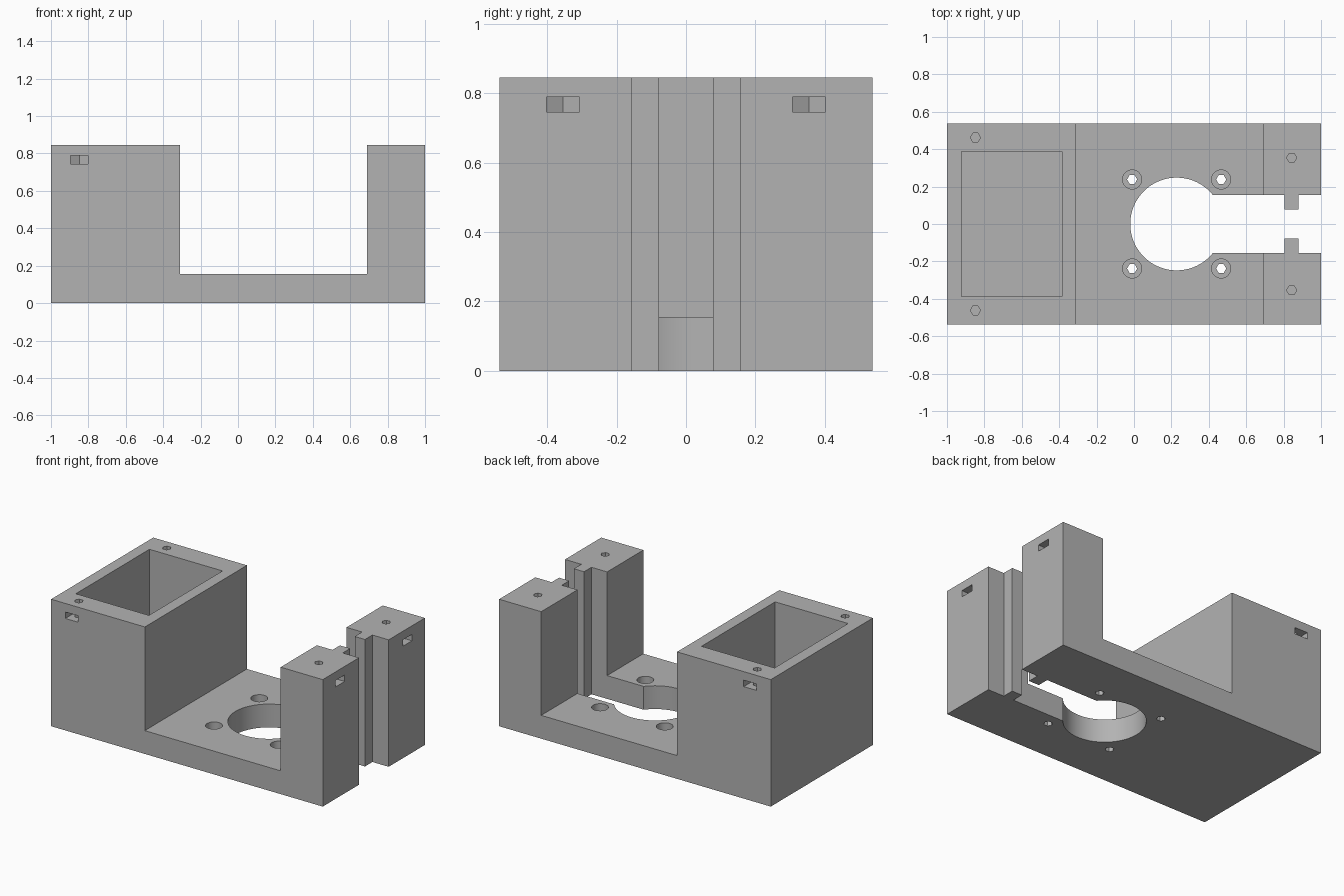
import bpy, bmesh, math

cube = bpy.data.objects.get("Cube")
if cube:
    bpy.data.objects.remove(cube, do_unlink=True)

WIDTH, HEIGHT, BASE = 0.537, 0.845, 0.155   # half depth, tower height, base thickness

grey = bpy.data.materials.new("plain grey")
grey.use_nodes = True
grey.diffuse_color = (0.45, 0.45, 0.45, 1)
grey.node_tree.nodes["Principled BSDF"].inputs["Base Color"].default_value = grey.diffuse_color


def extrude(name, points, direction):
    """Make a prism from a closed outline of 3D points."""
    bm = bmesh.new()
    face = bm.faces.new([bm.verts.new(p) for p in points])
    moved = bmesh.ops.extrude_face_region(bm, geom=[face])["geom"]
    bmesh.ops.translate(bm, vec=direction, verts=[v for v in moved if isinstance(v, bmesh.types.BMVert)])
    bmesh.ops.recalc_face_normals(bm, faces=bm.faces)
    mesh = bpy.data.meshes.new(name)
    bm.to_mesh(mesh)
    bm.free()
    mesh.materials.append(grey)
    obj = bpy.data.objects.new(name, mesh)
    bpy.context.collection.objects.link(obj)
    return obj


def cut(outline, low, high):
    """Remove a vertical prism from the body."""
    cutter = extrude("cutter", [(x, y, low) for x, y in outline], (0, 0, high - low))
    cutter.hide_render = True
    bpy.context.view_layer.objects.active = body
    mod = body.modifiers.new("cut", "BOOLEAN")
    mod.operation, mod.solver, mod.object = "DIFFERENCE", "EXACT", cutter
    bpy.ops.object.modifier_apply(modifier=mod.name)
    bpy.data.objects.remove(cutter, do_unlink=True)


def circle(x, y, radius, sides):
    return [(x + radius * math.cos(math.tau * i / sides),
             y + radius * math.sin(math.tau * i / sides)) for i in range(sides)]


def box(x0, x1, y0, y1):
    return [(x0, y0), (x1, y0), (x1, y1), (x0, y1)]


def nut_slot(x, y, dx, dy):
    """Slot open toward (dx, dy) with a pointed inner end to hold a hex nut."""
    half, side, reach = 0.047, 0.027, 0.3
    local = [(reach, half), (-side, half), (-2 * side, 0), (-side, -half), (reach, -half)]
    return [(x + a * dx - b * dy, y + a * dy + b * dx) for a, b in local]


# U-shaped body: tall box, low base and tower block
profile = [(-1, 0), (1, 0), (1, HEIGHT), (0.69, HEIGHT), (0.69, BASE),
           (-0.31, BASE), (-0.31, HEIGHT), (-1, HEIGHT)]
body = extrude("mounting_bracket", [(x, -WIDTH, z) for x, z in profile], (0, 2 * WIDTH, 0))

# Open compartment in the tall box
cut(box(-0.923, -0.385, -0.387, 0.387), 0.077, 1)

# Motor opening joined to the channel, leaving a rib on each tower
cut(circle(0.228, 0, 0.248, 72), -0.1, BASE + 0.1)
rib, gap = 0.078, 0.156
upper = [(0.3, gap), (0.805, gap), (0.805, rib), (0.88, rib), (0.88, gap), (1.1, gap)]
cut(upper + [(x, -y) for x, y in reversed(upper)], -0.1, 1)

# Counterbored motor screw holes
for x in (-0.01, 0.466):
    for y in (-0.238, 0.238):
        cut(circle(x, y, 0.027, 6), -0.1, 0.3)
        cut(circle(x, y, 0.051, 32), 0.077, 0.3)

# Lid screw holes with nut slots, on the box sides and the tower ends
for side in (-1, 1):
    for x, y, dx, dy in ((-0.848, 0.462 * side, 0, side), (0.843, 0.354 * side, 1, 0)):
        cut(circle(x, y, 0.027, 6), 0.6, 1)
        cut(nut_slot(x, y, dx, dy), 0.745, 0.788)

bpy.ops.object.select_all(action="DESELECT")
body.select_set(True)
bpy.context.view_layer.objects.active = body
bpy.ops.object.shade_smooth_by_angle(angle=math.radians(25))
